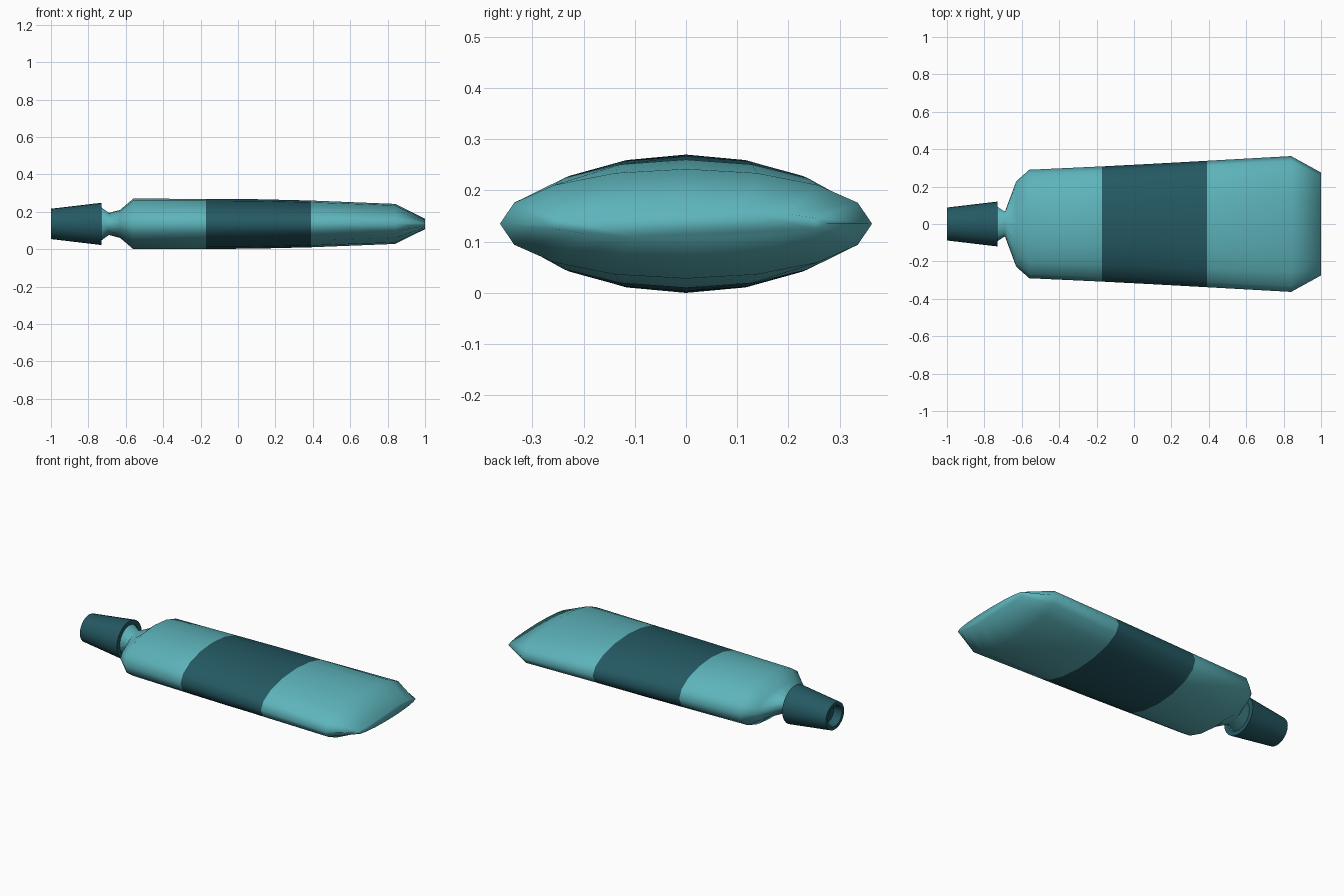
import bpy, bmesh, math

if "Cube" in bpy.data.objects:
    bpy.data.objects.remove(bpy.data.objects["Cube"])

CZ = 0.135      # height of the tube axis


def material(name, rgb):
    m = bpy.data.materials.new(name)
    m.diffuse_color = (*rgb, 1)
    m.use_nodes = True
    m.node_tree.nodes["Principled BSDF"].inputs["Base Color"].default_value = m.diffuse_color
    return m


light = material("light_teal", (0.11, 0.46, 0.50))
dark = material("dark_teal", (0.018, 0.10, 0.125))


def loft(name, sections, sides, mats, band=None):
    """Skin elliptical rings (x, half width, half height) along x."""
    bm = bmesh.new()
    rings = []
    for x, ry, rz in sections:
        ring = []
        for i in range(sides):
            a = 2 * math.pi * i / sides
            ring.append(bm.verts.new((x, ry * math.cos(a), CZ + rz * math.sin(a))))
        rings.append(ring)
    for k in range(len(rings) - 1):
        for i in range(sides):
            j = (i + 1) % sides
            f = bm.faces.new((rings[k][i], rings[k][j], rings[k + 1][j], rings[k + 1][i]))
            xm = (sections[k][0] + sections[k + 1][0]) / 2
            if band and band[0] < xm < band[1]:
                f.material_index = 1
    bm.faces.new(rings[0])
    bm.faces.new(rings[-1])
    bmesh.ops.recalc_face_normals(bm, faces=bm.faces[:])
    me = bpy.data.meshes.new(name)
    bm.to_mesh(me)
    bm.free()
    for m in mats:
        me.materials.append(m)
    ob = bpy.data.objects.new(name, me)
    bpy.context.collection.objects.link(ob)
    return ob


# Squeezable body with neck, shoulder, label band and pinched end
body = loft("tube_body", [
    (-0.74, 0.098, 0.095),
    (-0.69, 0.066, 0.059),
    (-0.63, 0.228, 0.075),
    (-0.56, 0.290, 0.135),
    (-0.17, 0.308, 0.134),
    (0.10, 0.322, 0.132),
    (0.39, 0.338, 0.125),
    (0.84, 0.363, 0.107),
    (1.00, 0.275, 0.028),
], 16, [light, dark], band=(-0.17, 0.39))
body.data.shade_smooth()

# Tapered screw cap with a recessed tip
cap = loft("screw_cap", [
    (-0.95, 0.058, 0.054),
    (-1.00, 0.066, 0.062),
    (-1.00, 0.088, 0.081),
    (-0.73, 0.120, 0.113),
    (-0.73, 0.098, 0.095),
], 24, [dark])

bpy.ops.object.select_all(action='DESELECT')
cap.select_set(True)
bpy.context.view_layer.objects.active = cap
bpy.ops.object.shade_smooth_by_angle(angle=math.radians(35))
